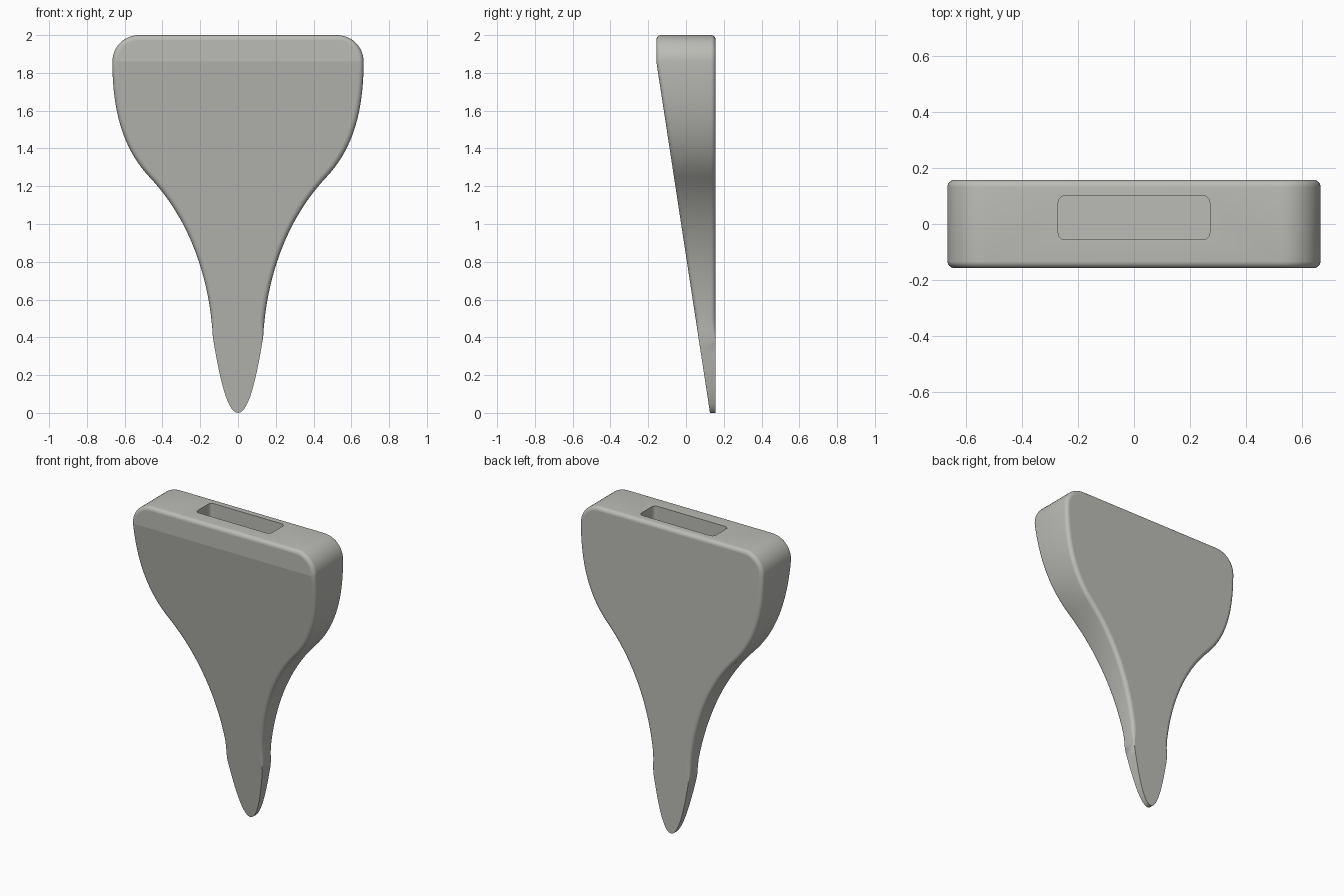
import bpy, bmesh, math
from mathutils import Vector
from mathutils.geometry import interpolate_bezier

if "Cube" in bpy.data.objects:
    bpy.data.objects.remove(bpy.data.objects["Cube"])

BACK, FRONT, BEND_Z = 0.157, -0.157, 1.86
ROUND, SEGS = 0.025, 6

grey = bpy.data.materials.new("warm grey")
grey.diffuse_color = (0.50, 0.50, 0.47, 1)
grey.use_nodes = True
grey.node_tree.nodes["Principled BSDF"].inputs["Base Color"].default_value = grey.diffuse_color


def front_y(z):
    """Front face: upright at the top, sloping back to a thin tip."""
    return FRONT + max(0, BEND_Z - z) * 0.284 / BEND_Z


def edge_radius(z):
    """Rounded edges fade out above the pointed tip."""
    t = min(1, max(0, (z - 0.36) / 0.12))
    return ROUND * t


def half_outline():
    """Right half of the outline, from the tip up to the top corner."""
    curves = [((0, 0), (0.06, 0), (0.10, 0.20), (0.133, 0.40), 16),
              ((0.133, 0.40), (0.15, 0.72), (0.26, 1.03), (0.47, 1.25), 22),
              ((0.47, 1.25), (0.61, 1.40), (0.665, 1.60), (0.665, BEND_Z), 20)]
    pts = [Vector((0, 0))]
    for a, b, c, d, n in curves:
        quad = [Vector((*p, 0)) for p in (a, b, c, d)]
        pts += [p.to_2d() for p in interpolate_bezier(*quad, n)][1:]
    r = 2 - BEND_Z
    for k in range(1, 13):
        a = math.pi / 2 * k / 12
        pts.append(Vector((0.665 - r + r * math.cos(a), BEND_Z + r * math.sin(a))))
    return pts


def section(pts, i):
    """Points running from the front face round the side to the back face."""
    p = pts[i]
    if i == 0:
        n = Vector((0, -1))
    elif i == len(pts) - 1:
        n = Vector((0, 1))
    else:
        d = (pts[i + 1] - pts[i - 1]).normalized()
        n = Vector((d.y, -d.x))
    r = edge_radius(p.y)
    front, back = [], []
    for k in range(SEGS + 1):
        a = math.pi / 2 * k / SEGS
        q = p - n * r * (1 - math.sin(a))
        lift = r * (1 - math.cos(a))
        front.append((q.x, front_y(q.y) + lift, q.y))
        back.append((q.x, BACK - lift, q.y))
    return front + back[::-1]


# Wedge body: lofted sides with front and back faces
pts = half_outline()
bm = bmesh.new()
right = [[bm.verts.new(c) for c in section(pts, i)] for i in range(len(pts))]
left = [right[0]] + [[bm.verts.new((-v.co.x, v.co.y, v.co.z)) for v in s] for s in right[1:]]


def face(verts, smooth):
    f = bm.faces.new(list(dict.fromkeys(verts)))
    f.smooth = smooth


ring = right + left[:0:-1]
for s, t in zip(ring, ring[1:] + ring[:1]):
    for k in range(len(s) - 1):
        face((s[k], t[k], t[k + 1], s[k + 1]), True)
for i in range(len(pts) - 1):
    for k in (0, -1):
        face((right[i][k], right[i + 1][k], left[i + 1][k], left[i][k]), False)
bmesh.ops.remove_doubles(bm, verts=bm.verts, dist=1e-5)
bmesh.ops.recalc_face_normals(bm, faces=bm.faces)
mesh = bpy.data.meshes.new("wedge_body")
bm.to_mesh(mesh)
bm.free()
body = bpy.data.objects.new("wedge_body", mesh)
bpy.context.collection.objects.link(body)
mesh.materials.append(grey)

# Socket cutter: rounded rectangular pocket in the top
bpy.ops.mesh.primitive_cube_add(size=1, location=(0, 0.0225, 1.9))
cutter = bpy.context.object
cutter.name = "socket_cutter"
cutter.scale = (0.54, 0.157, 0.6)
bpy.ops.object.transform_apply(location=False, rotation=False, scale=True)
bm = bmesh.new()
bm.from_mesh(cutter.data)
uprights = [e for e in bm.edges if abs(e.verts[0].co.z - e.verts[1].co.z) > 0.1]
bmesh.ops.bevel(bm, geom=uprights, offset=0.025, segments=6, profile=0.5, affect='EDGES')
bm.to_mesh(cutter.data)
bm.free()
cutter.data.materials.append(grey)
cutter.hide_render = True

# Cut the socket, then tidy the shading
bpy.ops.object.select_all(action='DESELECT')
body.select_set(True)
bpy.context.view_layer.objects.active = body
cut = body.modifiers.new("socket", 'BOOLEAN')
cut.object = cutter
cut.operation = 'DIFFERENCE'
cut.solver = 'EXACT'
bpy.ops.object.modifier_apply(modifier=cut.name)
bpy.data.objects.remove(cutter, do_unlink=True)
flat = [p.index for p in body.data.polygons if not p.use_smooth]
bpy.ops.object.shade_smooth_by_angle(angle=math.radians(30))
for i in flat:
    body.data.polygons[i].use_smooth = False
